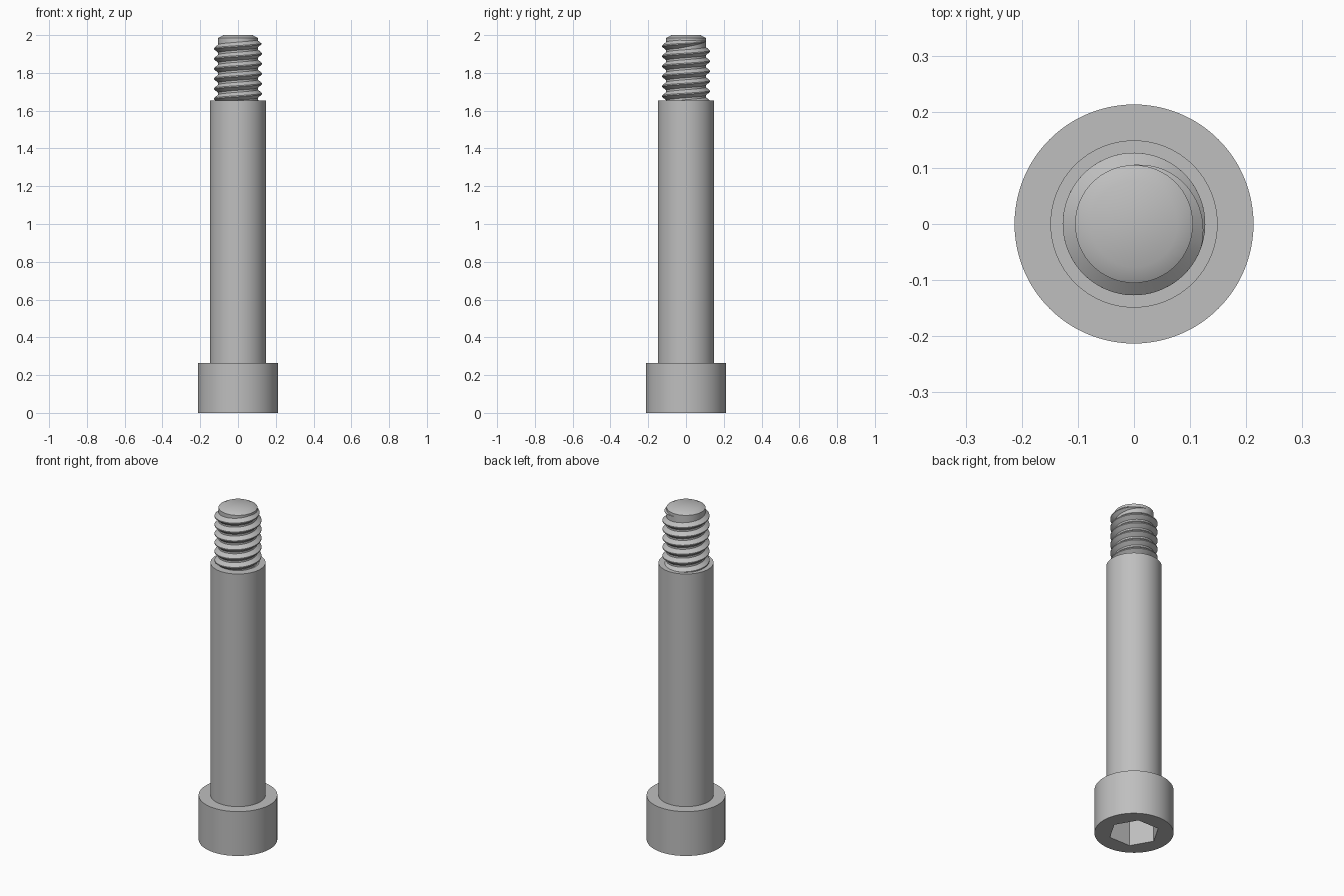
import bpy, bmesh, math

if "Cube" in bpy.data.objects:
    bpy.data.objects.remove(bpy.data.objects["Cube"])

SEG = 96
steel = bpy.data.materials.new("plain grey steel")
steel.diffuse_color = (0.52, 0.52, 0.52, 1)
steel.use_nodes = True
steel.node_tree.nodes["Principled BSDF"].inputs["Base Color"].default_value = steel.diffuse_color


def finish(bm, name):
    bmesh.ops.recalc_face_normals(bm, faces=bm.faces)
    me = bpy.data.meshes.new(name)
    bm.to_mesh(me)
    bm.free()
    ob = bpy.data.objects.new(name, me)
    bpy.context.collection.objects.link(ob)
    me.materials.append(steel)
    bpy.ops.object.select_all(action='DESELECT')
    ob.select_set(True)
    bpy.context.view_layer.objects.active = ob
    bpy.ops.object.shade_smooth_by_angle(angle=math.radians(30))
    return ob


def lathe(name, profile):
    """Stack of rings (radius, z, is_hex), capped at both ends."""
    bm = bmesh.new()
    rings = []
    for r, z, is_hex in profile:
        ring = []
        for i in range(SEG):
            a = 2 * math.pi * i / SEG
            k = r
            if is_hex:  # hexagon with corners at multiples of 60 degrees
                k = r * math.cos(math.pi / 6) / math.cos(a % (math.pi / 3) - math.pi / 6)
            ring.append(bm.verts.new((k * math.cos(a), k * math.sin(a), z)))
        rings.append(ring)
    for lo, hi in zip(rings, rings[1:]):
        for i in range(SEG):
            j = (i + 1) % SEG
            bm.faces.new((lo[i], lo[j], hi[j], hi[i]))
    bm.faces.new(rings[0])
    bm.faces.new(rings[-1])
    return finish(bm, name)


# head with hexagonal socket in its underside
lathe("socket_head", [(0.138, 0.17, True), (0.138, 0, True),
                      (0.213, 0, False), (0.213, 0.265, False)])
# plain shoulder
lathe("shoulder", [(0.149, 0.26, False), (0.149, 1.655, False)])
# thread core with chamfered tip
lathe("thread_core", [(0.105, 1.65, False), (0.105, 1.985, False), (0.077, 2.0, False)])

# right-handed helical ridge, fading out at the top
PITCH, Z_END, Z_START = 0.053, 1.968, 1.635
MAJOR, MINOR, INNER = 0.127, 0.105, 0.103
turn = 2 * math.pi
total = (Z_END - Z_START) / PITCH * turn
steps = int(total / turn * 72)
fade = math.radians(110)
bm = bmesh.new()
prev = None
for i in range(steps + 1):
    back = total * (1 - i / steps)          # angle left until the end
    a = math.pi / 2 - back
    z = Z_END - back / turn * PITCH
    t = max(0.03, min(1, back / fade))
    crest = MINOR + (MAJOR - MINOR) * t
    half = 0.023 * t
    tip = 0.003 * t
    sec = [bm.verts.new((r * math.cos(a), r * math.sin(a), z + dz))
           for r, dz in ((INNER, -half), (crest, -tip), (crest, tip), (INNER, half))]
    if prev:
        for k in range(4):
            m = (k + 1) % 4
            bm.faces.new((prev[k], prev[m], sec[m], sec[k]))
    else:
        bm.faces.new(sec)
    prev = sec
bm.faces.new(prev)
finish(bm, "thread_ridge")
